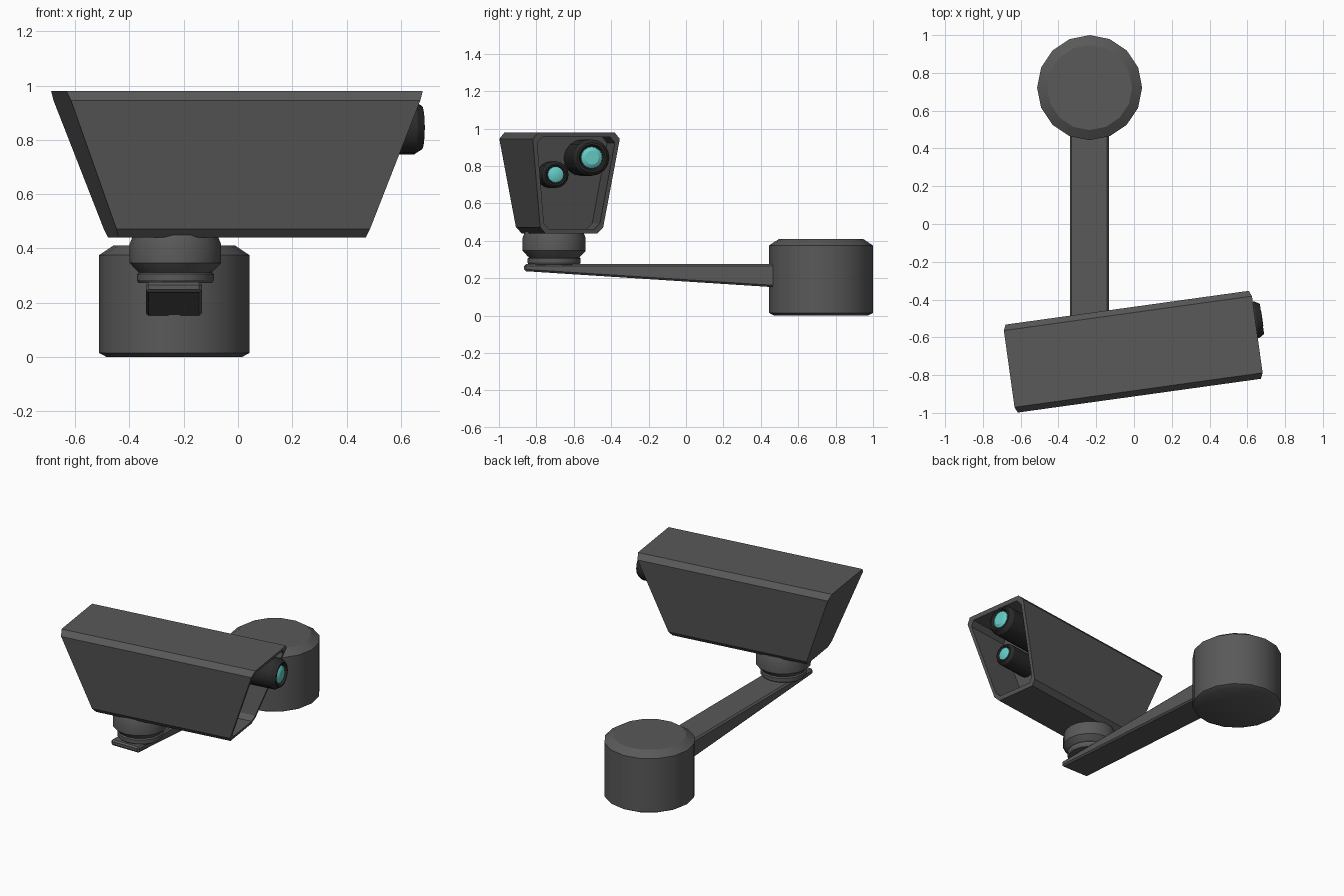
import bpy, bmesh, math
from mathutils import Matrix, Vector

if "Cube" in bpy.data.objects:
    bpy.data.objects.remove(bpy.data.objects["Cube"])


def material(name, rgb):
    m = bpy.data.materials.new(name)
    m.diffuse_color = (*rgb, 1)
    m.use_nodes = True
    m.node_tree.nodes["Principled BSDF"].inputs["Base Color"].default_value = m.diffuse_color
    return m


body_grey = material("body_grey", (0.10, 0.10, 0.10))
lens_black = material("lens_black", (0.025, 0.025, 0.025))
glass_teal = material("glass_teal", (0.13, 0.60, 0.56))


def finish(name, bm, mat, smooth=True):
    bmesh.ops.recalc_face_normals(bm, faces=bm.faces)
    me = bpy.data.meshes.new(name)
    bm.to_mesh(me)
    bm.free()
    ob = bpy.data.objects.new(name, me)
    bpy.context.collection.objects.link(ob)
    if mat:
        me.materials.append(mat)
    if smooth:
        bpy.ops.object.select_all(action='DESELECT')
        ob.select_set(True)
        bpy.context.view_layer.objects.active = ob
        bpy.ops.object.shade_smooth_by_angle(angle=math.radians(30))
    return ob


def bridge(bm, a, b):
    n = len(a)
    for i in range(n):
        j = (i + 1) % n
        bm.faces.new((a[i], a[j], b[j], b[i]))


def lathe(name, profile, matrix, mat=None, sides=16):
    """Spin (radius, height) points round local z, capping both ends."""
    bm = bmesh.new()
    rings = []
    for r, h in profile:
        rings.append([bm.verts.new(matrix @ Vector((
            r * math.cos(2 * math.pi * i / sides),
            r * math.sin(2 * math.pi * i / sides), h))) for i in range(sides)])
    for a, b in zip(rings, rings[1:]):
        bridge(bm, a, b)
    bm.faces.new(rings[0])
    bm.faces.new(rings[-1])
    return finish(name, bm, mat)


# wall base
lathe("base", [(0.25, 0), (0.278, 0.015), (0.278, 0.375), (0.225, 0.41)],
      Matrix.Translation((-0.235, 0.722, 0)), body_grey)

# tapered arm
bm = bmesh.new()
side = [(-0.865, 0.238), (-0.865, 0.276), (0.52, 0.276), (0.52, 0.149)]
left, right = [[bm.verts.new((x, y, z)) for y, z in side] for x in (-0.34, -0.133)]
bridge(bm, left, right)
bm.faces.new(left)
bm.faces.new(right)
bmesh.ops.bevel(bm, geom=bm.edges[:], offset=0.01, segments=1, affect='EDGES')
finish("arm", bm, body_grey, smooth=False)

# swivel under the housing
pivot = Matrix.Translation((-0.231, -0.705, 0))
lathe("swivel_disk", [(0.135, 0.272), (0.142, 0.283), (0.142, 0.305), (0.132, 0.314)],
      pivot, body_grey)
lathe("swivel_drum", [(0.13, 0.308), (0.142, 0.318), (0.169, 0.347), (0.169, 0.415), (0.155, 0.45)],
      pivot, body_grey)

# housing: octagonal section, sloping ends, hollow front
turn = Matrix.Translation((-0.004, -0.676, 0)) @ Matrix.Rotation(math.radians(7.9), 4, 'Z')
half = [(0.14, 0.44), (0.17, 0.472), (0.235, 0.945), (0.205, 0.98)]
section = half + [(-y, z) for y, z in reversed(half)]


def end_x(z):
    return 0.46 + 0.376 * (z - 0.44)


def inset(y, z):
    return y * 0.89, 0.71 + (z - 0.71) * 0.91


opening = [inset(y, z) for y, z in section]
bm = bmesh.new()
loops = []
for pts, sign, depth in ((section, -1, 0), (section, 1, 0), (opening, 1, 0), (opening, 1, 0.3)):
    loops.append([bm.verts.new(turn @ Vector((sign * end_x(z) - depth, y, z))) for y, z in pts])
for a, b in zip(loops, loops[1:]):
    bridge(bm, a, b)
bm.faces.new(loops[0])
bm.faces.new(loops[-1])
finish("housing", bm, body_grey, smooth=False)

# two lenses with teal glass
for name, r, back, front, y, z in (("main", 0.098, 0.28, 0.705, 0.078, 0.845),
                                   ("small", 0.072, 0.25, 0.485, -0.087, 0.754)):
    axis = turn @ Matrix.Translation((0, y, z)) @ Matrix.Rotation(math.pi / 2, 4, 'Y')
    c = r * 0.35
    lathe(name + "_lens_barrel",
          [(r, back), (r, front - c), (r * 0.82, front - 0.006), (r * 0.72, front - 0.006),
           (r * 0.64, front - c * 0.7)], axis, lens_black)
    lathe(name + "_lens_glass",
          [(r * 0.6, front - c), (r * 0.58, front - c * 0.45), (r * 0.38, front - 0.004)],
          axis, glass_teal)
